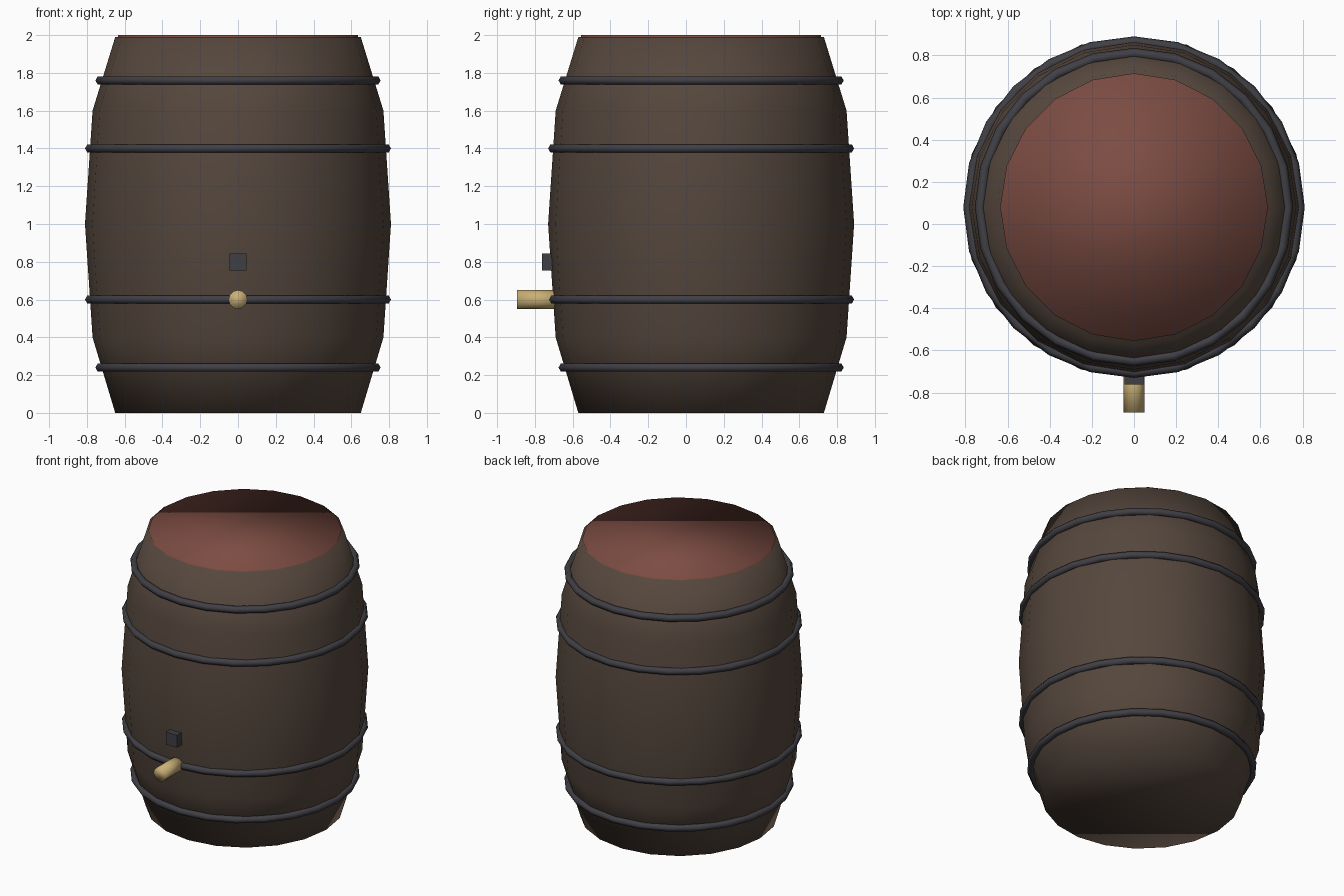
import bpy, bmesh
from math import cos, sin, pi

if "Cube" in bpy.data.objects:
    bpy.data.objects.remove(bpy.data.objects["Cube"])

CY = 0.08  # barrel axis sits slightly behind the origin because of the spigot


def material(name, rgb):
    m = bpy.data.materials.new(name)
    m.diffuse_color = (*rgb, 1)
    m.use_nodes = True
    m.node_tree.nodes["Principled BSDF"].inputs["Base Color"].default_value = m.diffuse_color
    return m


WOOD = material("dark_wood", (0.09, 0.062, 0.046))
LID = material("red_wood", (0.2, 0.072, 0.055))
IRON = material("iron", (0.05, 0.05, 0.06))
BRASS = material("brass", (0.58, 0.43, 0.18))


def finish(ob, name, mat, smooth=True):
    ob.name = name
    ob.data.materials.append(mat)
    for p in ob.data.polygons:
        p.use_smooth = smooth
    return ob


def lathe(name, profile, sides, mat):
    """Closed, capped solid of revolution from (radius, z) points."""
    bm = bmesh.new()
    rings = [[bm.verts.new((r * cos(2 * pi * i / sides), CY + r * sin(2 * pi * i / sides), z))
              for i in range(sides)] for r, z in profile]
    for a, b in zip(rings, rings[1:]):
        for i in range(sides):
            j = (i + 1) % sides
            bm.faces.new((a[i], a[j], b[j], b[i]))
    bm.faces.new(rings[0][::-1])
    bm.faces.new(rings[-1])
    me = bpy.data.meshes.new(name)
    bm.to_mesh(me)
    bm.free()
    ob = bpy.data.objects.new(name, me)
    bpy.context.collection.objects.link(ob)
    return finish(ob, name, mat)


# Bulging barrel body and the lid set into its top
lathe("barrel_body", [(0.65, 0), (0.77, 0.4), (0.81, 1.0), (0.77, 1.6), (0.65, 1.99)], 20, WOOD)
lathe("lid", [(0.635, 1.95), (0.635, 2.0)], 20, LID)

# Iron hoops
for n, (z, r) in enumerate([(0.24, 0.73), (0.6, 0.785), (1.4, 0.785), (1.76, 0.73)], 1):
    bpy.ops.mesh.primitive_torus_add(major_radius=r, minor_radius=0.025, major_segments=24,
                                     minor_segments=6, location=(0, CY, z))
    finish(bpy.context.object, f"hoop_{n}", IRON)

# Brass spigot pointing forward
y0, y1 = -0.895, -0.65
bpy.ops.mesh.primitive_cylinder_add(vertices=12, radius=0.05, depth=y1 - y0,
                                    location=(0, (y0 + y1) / 2, 0.6), rotation=(pi / 2, 0, 0))
finish(bpy.context.object, "spigot", BRASS)

# Small block above the spigot
bpy.ops.mesh.primitive_cube_add(size=0.09, location=(0, -0.717, 0.8))
finish(bpy.context.object, "bung_block", IRON, smooth=False)
